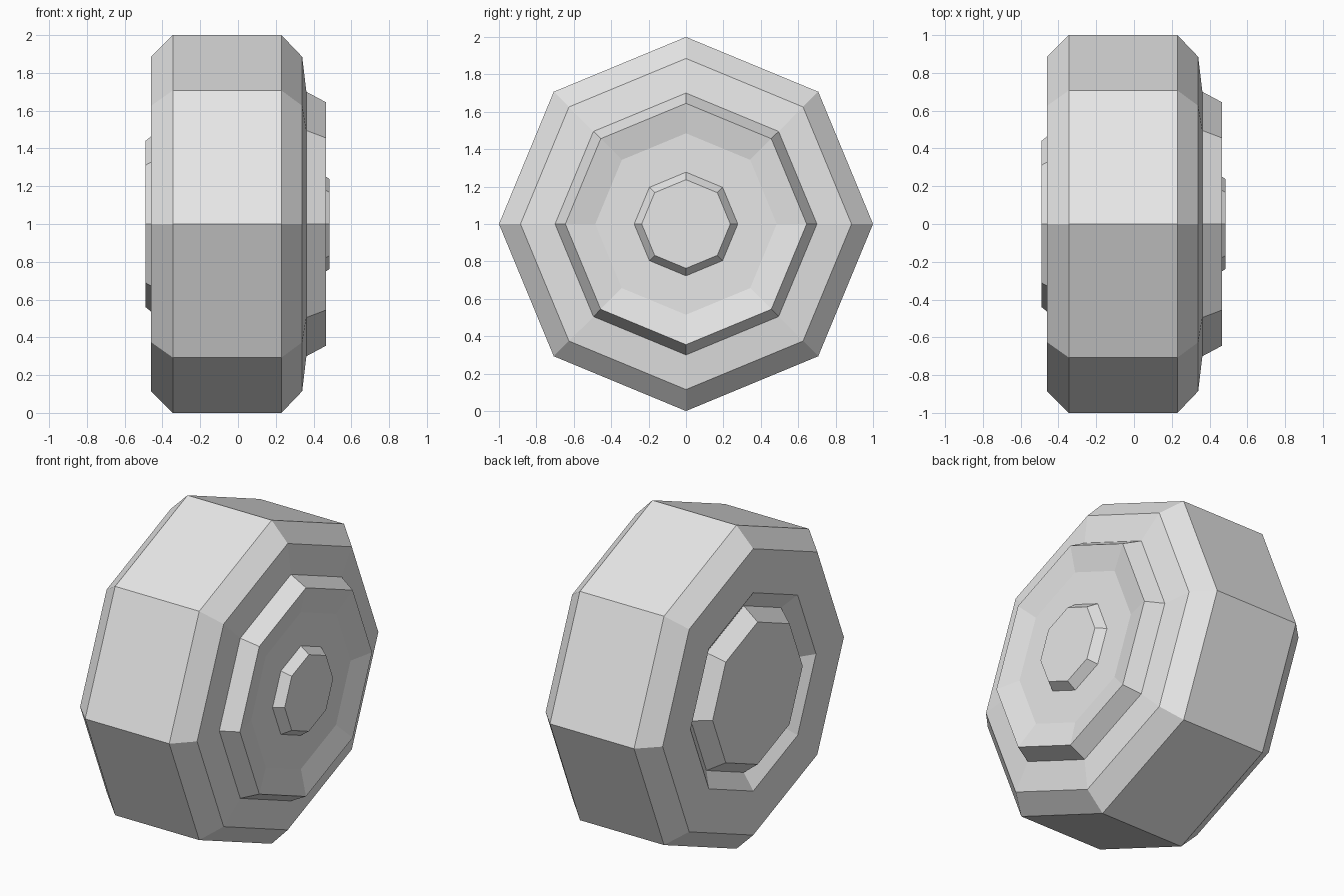
import bpy
import bmesh
from math import cos, sin, pi

cube = bpy.data.objects.get("Cube")
if cube:
    bpy.data.objects.remove(cube, do_unlink=True)

SIDES = 8
CENTRE_Z = 1.0

grey = bpy.data.materials.new("light_grey")
grey.use_nodes = True
colour = (0.8, 0.8, 0.8, 1)
grey.diffuse_color = colour
grey.node_tree.nodes["Principled BSDF"].inputs["Base Color"].default_value = colour


def lathe(name, profile):
    """Turn an (x, radius) profile around the axle and cap both ends."""
    bm = bmesh.new()
    rings = []
    for x, r in profile:
        angles = [2 * pi * i / SIDES for i in range(SIDES)]
        rings.append([bm.verts.new((x, r * cos(a), r * sin(a))) for a in angles])
    for a, b in zip(rings, rings[1:]):
        for i in range(SIDES):
            j = (i + 1) % SIDES
            bm.faces.new((a[i], a[j], b[j], b[i]))
    bm.faces.new(rings[0])
    bm.faces.new(rings[-1])
    bmesh.ops.recalc_face_normals(bm, faces=bm.faces)
    mesh = bpy.data.meshes.new(name)
    bm.to_mesh(mesh)
    bm.free()
    mesh.materials.append(grey)
    obj = bpy.data.objects.new(name, mesh)
    obj.location.z = CENTRE_Z
    bpy.context.collection.objects.link(obj)
    return obj


# Inner cap and groove, tyre, raised rim, dished face and hub in one turned body
inner_cap = [(-0.49, 0.44), (-0.395, 0.515)]
tyre = [(-0.46, 0.613), (-0.46, 0.885), (-0.345, 1.0), (0.23, 1.0), (0.34, 0.885)]
rim = [(0.362, 0.70), (0.465, 0.645), (0.43, 0.485)]
hub = [(0.43, 0.277), (0.485, 0.237)]
lathe("wheel", inner_cap + tyre + rim + hub)
